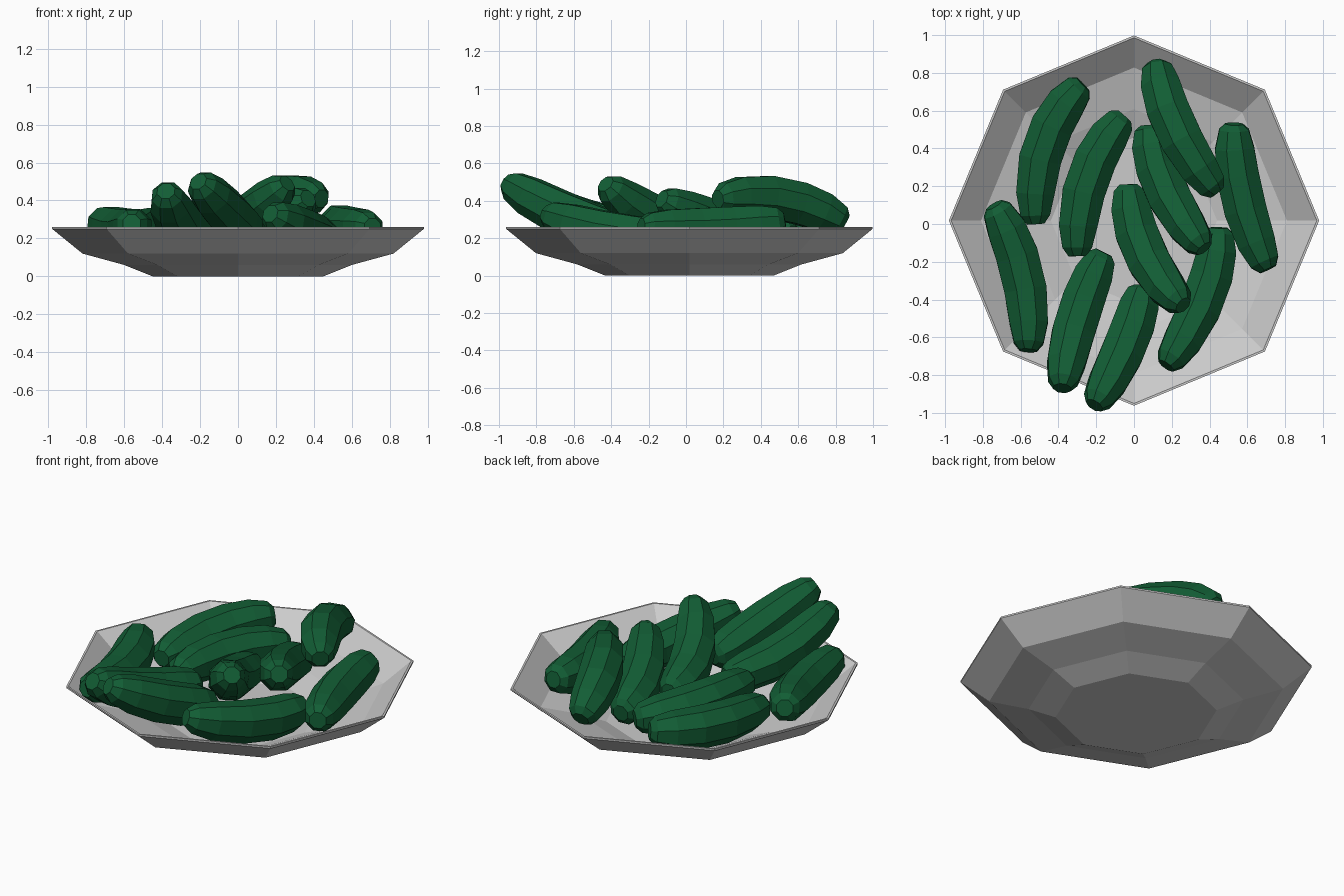
import bpy
import bmesh
from math import sin, cos, pi
from mathutils import Vector

if "Cube" in bpy.data.objects:
    bpy.data.objects.remove(bpy.data.objects["Cube"])

SIDES = 8


def ring(bm, centre, u, v, r, phase=0.0):
    return [bm.verts.new(centre + r * (u * cos(phase + 2 * pi * i / SIDES)
                                       + v * sin(phase + 2 * pi * i / SIDES)))
            for i in range(SIDES)]


def loft(name, rings_fn, mat=None):
    """Bridge successive rings and cap both ends."""
    bm = bmesh.new()
    rings = rings_fn(bm)
    for a, b in zip(rings, rings[1:]):
        for i in range(SIDES):
            j = (i + 1) % SIDES
            bm.faces.new((a[i], a[j], b[j], b[i]))
    bm.faces.new(rings[0])
    bm.faces.new(rings[-1])
    bmesh.ops.recalc_face_normals(bm, faces=bm.faces)
    mesh = bpy.data.meshes.new(name)
    bm.to_mesh(mesh)
    bm.free()
    obj = bpy.data.objects.new(name, mesh)
    bpy.context.collection.objects.link(obj)
    if mat:
        mesh.materials.append(mat)
    return obj


# Octagonal plate: outer profile up to the rim, then back down the inside
PLATE = [(0.45, 0), (0.60, 0.06), (0.82, 0.12), (0.98, 0.25), (0.98, 0.26),
         (0.968, 0.26), (0.81, 0.133), (0.59, 0.073), (0.44, 0.015)]


def plate_rings(bm):
    return [ring(bm, Vector((0, 0.018, z)), Vector((1, 0, 0)), Vector((0, 1, 0)), r)
            for r, z in PLATE]


loft("plate", plate_rings)

# Cucumber skin
green = bpy.data.materials.new("cucumber_green")
green.diffuse_color = (0.006, 0.11, 0.035, 1)
green.use_nodes = True
green.node_tree.nodes["Principled BSDF"].inputs["Base Color"].default_value = green.diffuse_color

# Position along the body, radius
BODY = [(0, 0.05), (0.04, 0.085), (0.17, 0.112), (0.36, 0.122),
        (0.6, 0.122), (0.82, 0.11), (0.95, 0.085), (1, 0.05)]


def cucumber(name, a, m, b):
    a, m, b = Vector(a), Vector(m), Vector(b)
    c = 2 * m - (a + b) / 2  # control point so the curve passes through m

    def rings(bm):
        out = []
        for t, r in BODY:
            p = a * (1 - t) ** 2 + c * 2 * t * (1 - t) + b * t * t
            d = ((c - a) * (1 - t) + (b - c) * t).normalized()
            u = d.cross(Vector((0, 0, 1))).normalized()
            out.append(ring(bm, p, u, u.cross(d), r, pi / 8))
        return out

    loft(name, rings, green)


# Heap of cucumbers: back end, middle, front end
HEAP = [
    ((-0.27, 0.74, 0.27), (-0.475, 0.42, 0.24), (-0.52, 0.00, 0.22)),
    ((-0.05, 0.57, 0.22), (-0.245, 0.24, 0.24), (-0.30, -0.17, 0.25)),
    ((0.12, 0.85, 0.28), (0.22, 0.51, 0.41), (0.44, 0.17, 0.41)),
    ((0.08, 0.52, 0.20), (0.16, 0.20, 0.27), (0.37, -0.13, 0.41)),
    ((0.53, 0.53, 0.29), (0.57, 0.15, 0.25), (0.71, -0.24, 0.26)),
    ((-0.74, 0.10, 0.29), (-0.59, -0.27, 0.24), (-0.56, -0.67, 0.28)),
    ((-0.03, 0.21, 0.24), (0.05, -0.14, 0.30), (0.26, -0.43, 0.49)),
    ((-0.16, -0.15, 0.23), (-0.30, -0.50, 0.28), (-0.38, -0.87, 0.45)),
    ((0.05, -0.33, 0.23), (-0.04, -0.63, 0.32), (-0.21, -0.96, 0.50)),
    ((0.45, -0.02, 0.20), (0.375, -0.38, 0.22), (0.17, -0.75, 0.33)),
]
for n, pts in enumerate(HEAP, 1):
    cucumber(f"cucumber_{n:02d}", *pts)
